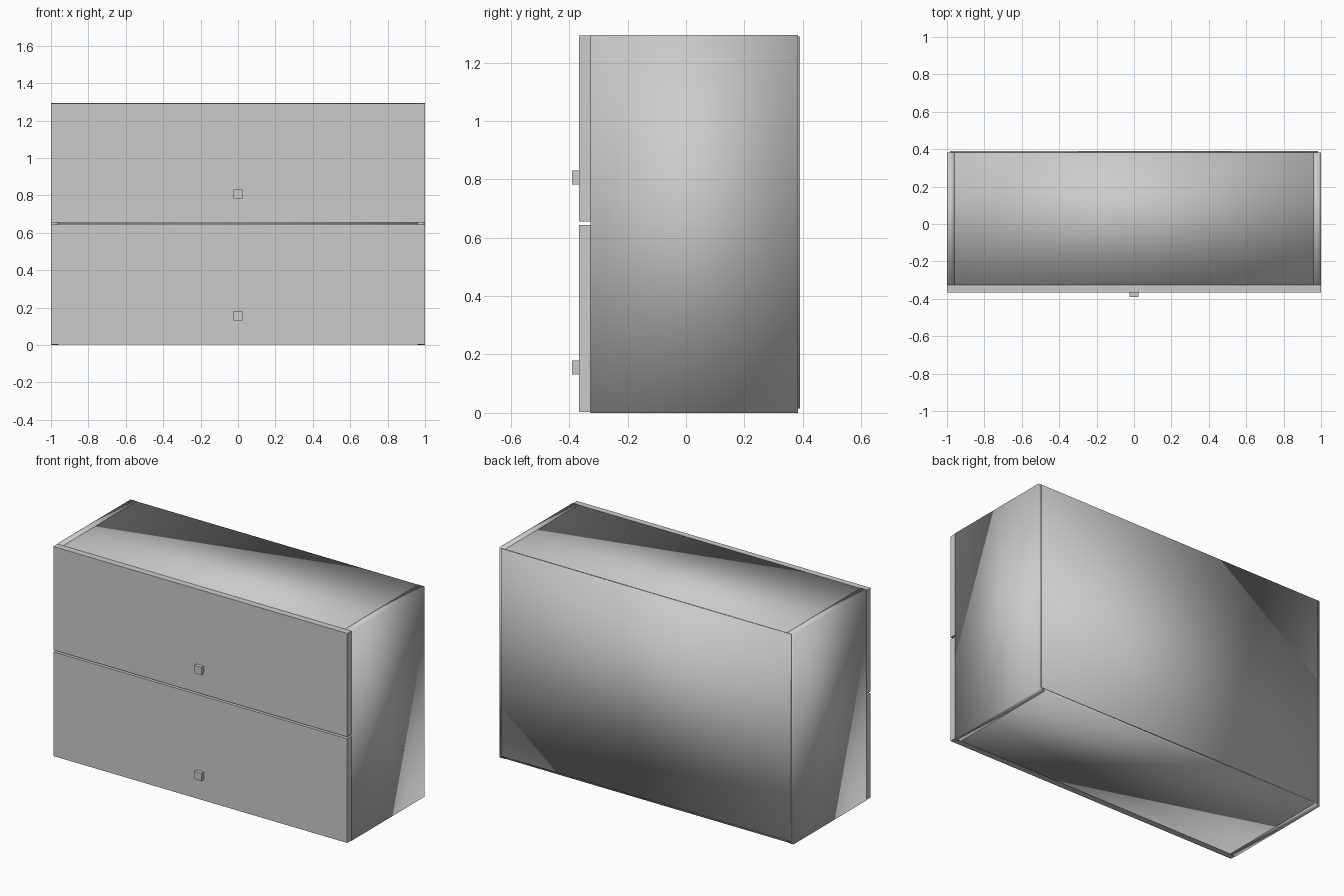
import bpy

cube = bpy.data.objects.get("Cube")
if cube:
    bpy.data.objects.remove(cube, do_unlink=True)

# One pale grey finish for the whole cabinet
grey = bpy.data.materials.new("pale_grey")
grey.use_nodes = True
grey.diffuse_color = (0.6, 0.6, 0.6, 1)
grey.node_tree.nodes["Principled BSDF"].inputs["Base Color"].default_value = grey.diffuse_color


def board(name, x, y, z, smooth=False):
    """Rectangular board given by its (min, max) extent on each axis."""
    spans = (x, y, z)
    bpy.ops.mesh.primitive_cube_add(size=1, location=[(a + b) / 2 for a, b in spans])
    obj = bpy.context.object
    obj.name = name
    obj.scale = [b - a for a, b in spans]
    bpy.ops.object.transform_apply(location=False, rotation=False, scale=True)
    obj.data.materials.append(grey)
    if smooth:
        bpy.ops.object.shade_smooth()
    return obj


HEIGHT = 1.295
FRONT, BACK = -0.327, 0.383      # carcass depth
INNER = 0.96                     # inside face of the side boards
THICK = 0.04

# Carcass: softly shaded boards
for name, side in (("left_side", 1), ("right_side", -1)):
    board(name, sorted((side * INNER, side)), (FRONT, BACK), (0, HEIGHT), True)
for name, base in (("bottom_board", 0.002), ("middle_shelf", 0.61),
                   ("top_board", HEIGHT - THICK - 0.002)):
    board(name, (-INNER, INNER), (FRONT, BACK), (base, base + THICK), True)
board("back_panel", (-0.985, 0.985), (BACK, 0.39), (0.015, HEIGHT - 0.005), True)

# Drawer fronts, each with a small square knob
for name, low, high in (("lower", 0.003, 0.644), ("upper", 0.655, 1.292)):
    board(name + "_drawer_front", (-1, 1), (-0.367, FRONT), (low, high))
    knob = low + 0.152
    board(name + "_knob", (-0.024, 0.024), (-0.39, -0.367), (knob - 0.024, knob + 0.024))
